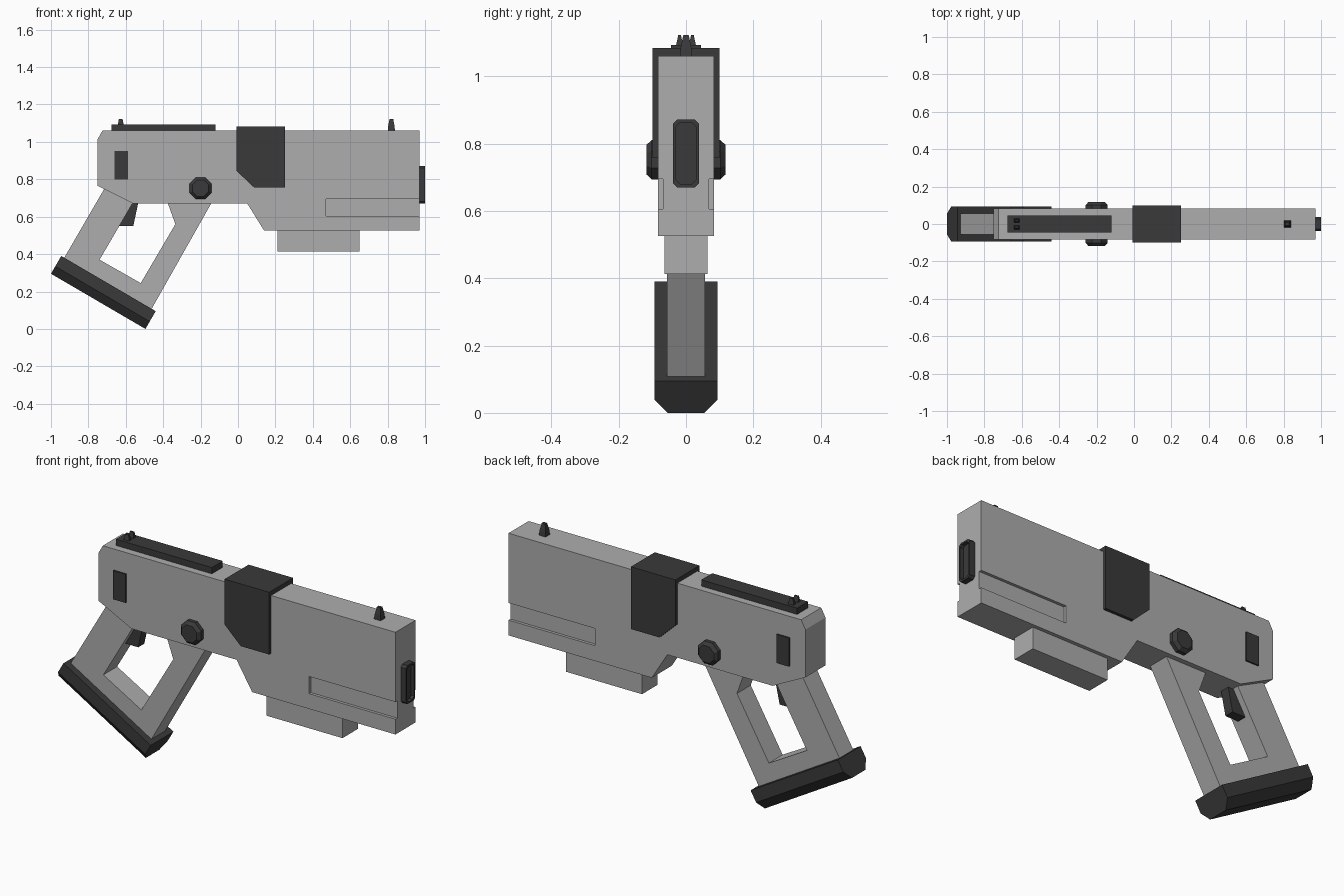
import bpy, bmesh, math

if "Cube" in bpy.data.objects:
    bpy.data.objects.remove(bpy.data.objects["Cube"])


def material(name, v):
    m = bpy.data.materials.new(name)
    m.diffuse_color = (v, v, v, 1)
    m.use_nodes = True
    m.node_tree.nodes["Principled BSDF"].inputs["Base Color"].default_value = m.diffuse_color
    return m


GREY = material("mid_grey", 0.42)
DARK = material("charcoal", 0.042)


def loft(name, rings, mat):
    """Skin a list of equal-length point rings and cap both ends."""
    bm = bmesh.new()
    vs = [[bm.verts.new(p) for p in r] for r in rings]
    n = len(rings[0])
    for a, b in zip(vs, vs[1:]):
        for i in range(n):
            j = (i + 1) % n
            bm.faces.new((a[i], a[j], b[j], b[i]))
    bm.faces.new(vs[0])
    bm.faces.new(vs[-1])
    bmesh.ops.recalc_face_normals(bm, faces=bm.faces)
    me = bpy.data.meshes.new(name)
    bm.to_mesh(me)
    bm.free()
    me.materials.append(mat)
    ob = bpy.data.objects.new(name, me)
    bpy.context.collection.objects.link(ob)
    return ob


def prism(name, profile, y0, y1, mat):
    """Extrude an (x, z) profile between two y values."""
    return loft(name, [[(x, y, z) for x, z in profile] for y in (y0, y1)], mat)


def box(name, x0, x1, y0, y1, z0, z1, mat):
    return prism(name, [(x0, z0), (x1, z0), (x1, z1), (x0, z1)], y0, y1, mat)


def rect(cx, cy, rx, ry, z):
    return [(cx - rx, cy - ry, z), (cx + rx, cy - ry, z),
            (cx + rx, cy + ry, z), (cx - rx, cy + ry, z)]


# Main body with a groove cut in each side
body = prism("body", [(-.725, 1.06), (.97, 1.06), (.97, .525), (.14, .525), (.05, .67),
                      (-.56, .67), (-.75, .765), (-.75, 1.015)], -.083, .083, GREY)
for s in (-1, 1):
    y = sorted((s * .068, s * .2))
    cutter = box("groove_cutter", .47, 1.1, y[0], y[1], .605, .695, GREY)
    cutter.hide_render = True
    mod = body.modifiers.new("groove", 'BOOLEAN')
    mod.operation, mod.solver, mod.object = 'DIFFERENCE', 'EXACT', cutter
    bpy.context.view_layer.objects.active = body
    bpy.ops.object.modifier_apply(modifier=mod.name)
    bpy.data.objects.remove(cutter)

# Block under the barrel
box("under_block", .21, .65, -.064, .064, .413, .53, GREY)

# Open-frame grip
prism("grip", [(-.70, .775), (-.935, .37), (-.463, .105), (-.138, .68), (-.378, .68),
               (-.335, .56), (-.52, .245), (-.74, .37), (-.559, .68)], -.057, .057, GREY)

# Grip base plate with chamfered lower edges
section = [(-.094, 0), (.094, 0), (.094, .58), (.055, 1), (-.055, 1), (-.094, .58)]
loft("grip_base", [[(x - .055 * t, y, z - .095 * t) for y, t in section]
                   for x, z in ((-.945, .39), (-.44, .095))], DARK)

# Trigger
prism("trigger", [(-.60, .69), (-.53, .69), (-.56, .55), (-.635, .55)], -.025, .025, DARK)

# Collar around the body
prism("collar", [(-.008, 1.083), (.25, 1.083), (.25, .757), (.085, .757), (-.008, .845)],
      -.099, .099, DARK)

# Top rail
box("top_rail", -.675, -.12, -.045, .045, 1.05, 1.093, DARK)

# Side plates and faceted knobs, both sides
for s, side in ((-1, "front"), (1, "back")):
    y = sorted((s * .075, s * .091))
    box("side_plate_" + side, -.66, -.588, y[0], y[1], .80, .95, DARK)
    rings = []
    for r, yy in ((.063, .075), (.063, .102), (.047, .118)):
        rings.append([(-.2 + r * math.cos(math.pi * (i + .5) / 4), s * yy,
                       .752 + r * math.sin(math.pi * (i + .5) / 4)) for i in range(8)])
    loft("knob_" + side, rings, DARK)

# Sights
loft("front_sight", [rect(.82, 0, .02, .019, 1.05), rect(.82, 0, .017, .016, 1.085),
                     rect(.82, 0, .01, .008, 1.122)], DARK)
for s, side in ((-1, "front"), (1, "back")):
    loft("rear_sight_" + side, [rect(-.627, s * .019, .017, .012, 1.085),
                                rect(-.627, s * .019, .01, .004, 1.122)], DARK)


# Muzzle: clipped rectangle with a recessed face
def muzzle_ring(x, d):
    w, h, c = .038 - d, .101 - d, .012
    q = [(w, h - c), (w - c, h), (c - w, h), (-w, h - c),
         (-w, c - h), (c - w, -h), (w - c, -h), (w, c - h)]
    return [(x, y, .771 + z) for y, z in q]


loft("muzzle", [muzzle_ring(.95, 0), muzzle_ring(1, 0),
                muzzle_ring(1, .009), muzzle_ring(.982, .009)], DARK)
